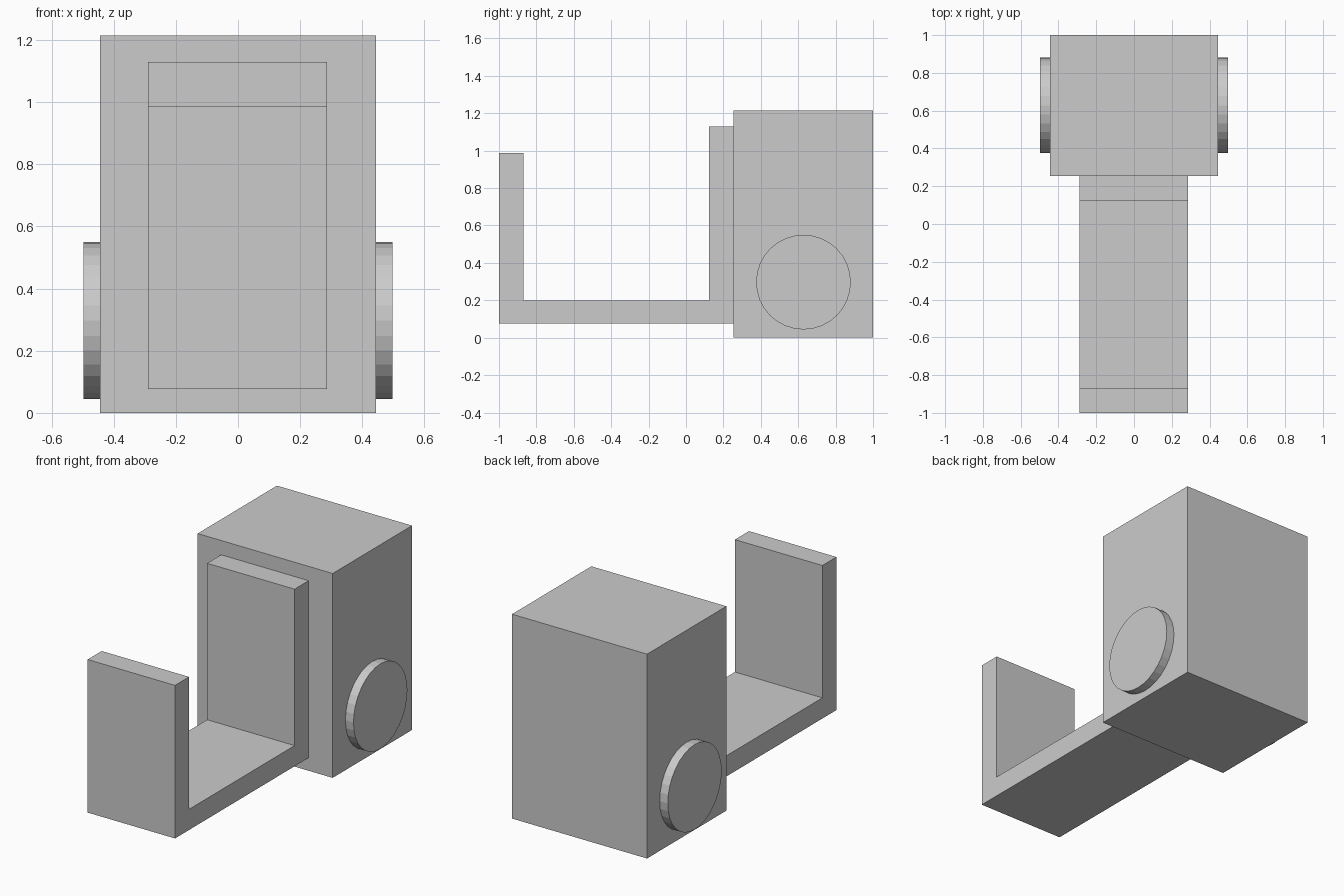
import bpy, bmesh, math
from mathutils import Matrix

if "Cube" in bpy.data.objects:
    bpy.data.objects.remove(bpy.data.objects["Cube"])


def add_object(name, bm):
    bmesh.ops.recalc_face_normals(bm, faces=bm.faces)
    mesh = bpy.data.meshes.new(name)
    bm.to_mesh(mesh)
    bm.free()
    obj = bpy.data.objects.new(name, mesh)
    bpy.context.collection.objects.link(obj)
    return obj


def extrude_profile(name, points, x0, x1):
    """Extrude a (y, z) outline along x."""
    bm = bmesh.new()
    face = bm.faces.new([bm.verts.new((x0, y, z)) for y, z in points])
    new = bmesh.ops.extrude_face_region(bm, geom=[face])["geom"]
    verts = [v for v in new if isinstance(v, bmesh.types.BMVert)]
    bmesh.ops.translate(bm, verts=verts, vec=(x1 - x0, 0, 0))
    return add_object(name, bm)


def disc(name, x0, x1, y, z, radius):
    bm = bmesh.new()
    place = Matrix.Translation(((x0 + x1) / 2, y, z)) @ Matrix.Rotation(math.pi / 2, 4, 'Y')
    bmesh.ops.create_cone(bm, cap_ends=True, segments=32, radius1=radius,
                          radius2=radius, depth=abs(x1 - x0), matrix=place)
    return add_object(name, bm)


# Main block at the back
extrude_profile("body_block", [(0.255, 0), (1, 0), (1, 1.215), (0.255, 1.215)], -0.444, 0.444)

# U-shaped bracket: back plate, floor and shorter front plate
extrude_profile("fork_bracket", [
    (-1, 0.077), (0.255, 0.077), (0.255, 1.13), (0.123, 1.13),
    (0.123, 0.2), (-0.868, 0.2), (-0.868, 0.987), (-1, 0.987)], -0.289, 0.286)

# Round wheels on both sides
for side, label in ((-1, "left"), (1, "right")):
    disc(f"{label}_wheel", side * 0.43, side * 0.497, 0.628, 0.297, 0.253)
